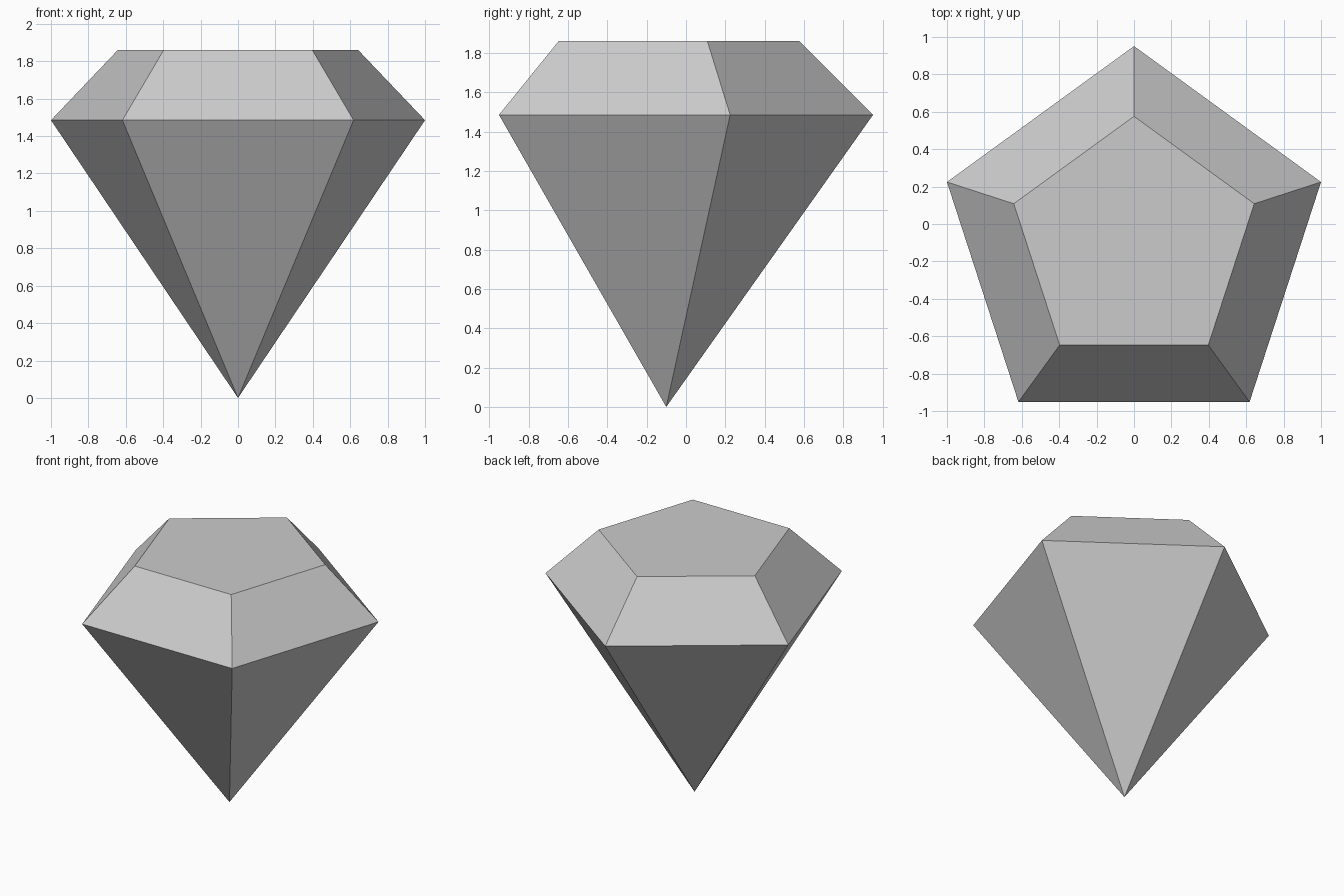
import bpy, bmesh
from math import sin, cos, pi

if "Cube" in bpy.data.objects:
    bpy.data.objects.remove(bpy.data.objects["Cube"])

SIDES = 5
R = 1 / sin(2 * pi / SIDES)               # girdle radius giving a width of 2
CY = -R * (1 - cos(pi / SIDES)) / 2       # centres the pentagon's bounds on y = 0


def ring(bm, radius, z):
    """Regular pentagon of vertices with one corner pointing to +y."""
    angles = [pi / 2 + 2 * pi * i / SIDES for i in range(SIDES)]
    return [bm.verts.new((radius * cos(a), CY + radius * sin(a), z)) for a in angles]


bm = bmesh.new()
tip = bm.verts.new((0, CY, 0))
girdle = ring(bm, R, 1.485)
table = ring(bm, 0.676, 1.86)

# Flat table on top, sloping crown facets, pointed pavilion facets
bm.faces.new(table)
for i in range(SIDES):
    j = (i + 1) % SIDES
    bm.faces.new((girdle[i], girdle[j], table[j], table[i]))
    bm.faces.new((tip, girdle[j], girdle[i]))
bmesh.ops.recalc_face_normals(bm, faces=bm.faces)

mesh = bpy.data.meshes.new("cut_gem")
bm.to_mesh(mesh)
bm.free()
bpy.context.collection.objects.link(bpy.data.objects.new("cut_gem", mesh))
